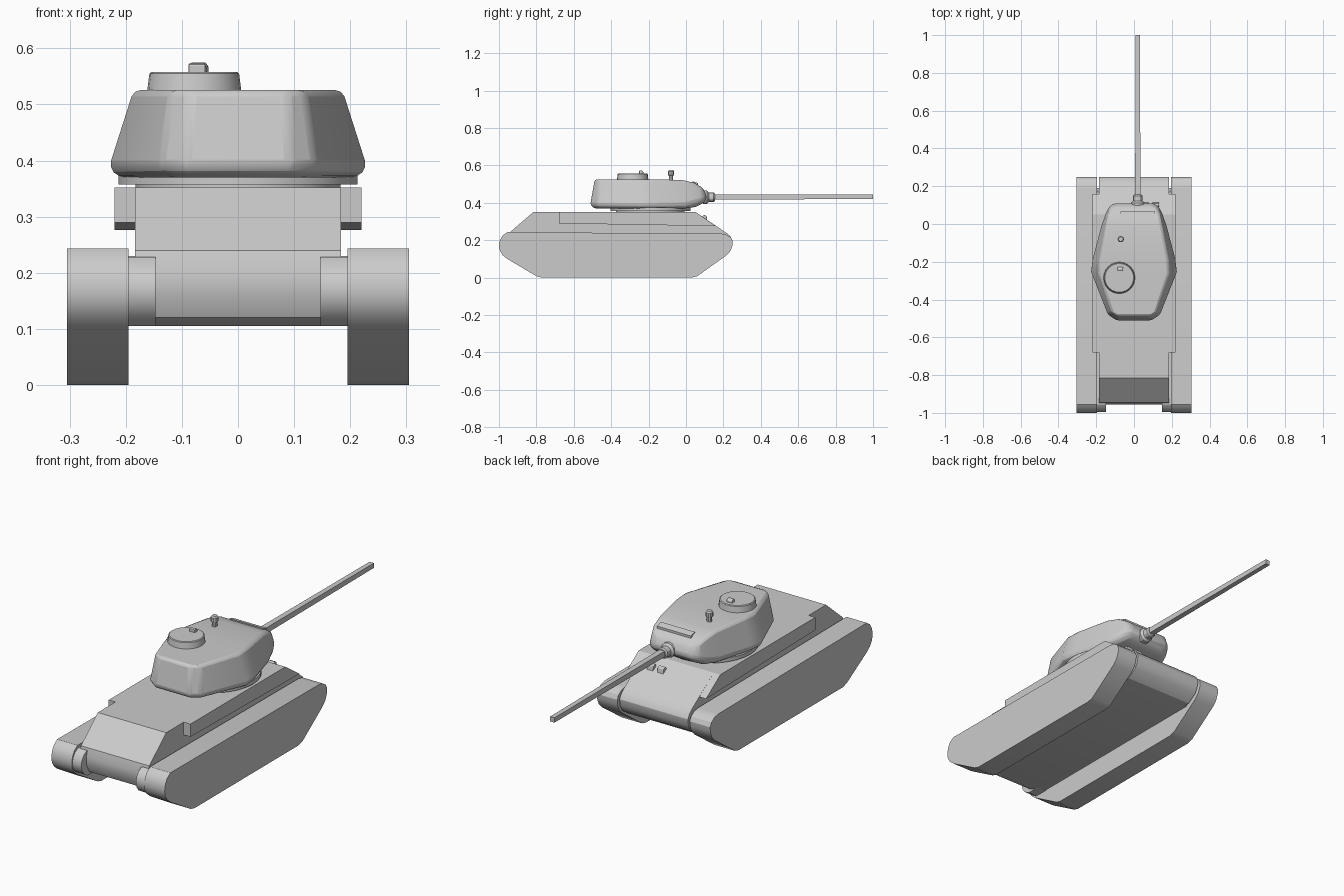
import bpy, bmesh, math
from mathutils import Vector

if "Cube" in bpy.data.objects:
    bpy.data.objects.remove(bpy.data.objects["Cube"])


def make(name, verts, faces, bevel=0.0, segments=2, smooth=None):
    mesh = bpy.data.meshes.new(name)
    bm = bmesh.new()
    vs = [bm.verts.new(v) for v in verts]
    for f in faces:
        bm.faces.new([vs[i] for i in f])
    bmesh.ops.recalc_face_normals(bm, faces=bm.faces[:])
    bm.to_mesh(mesh)
    bm.free()
    ob = bpy.data.objects.new(name, mesh)
    bpy.context.collection.objects.link(ob)
    if bevel:
        m = ob.modifiers.new("bevel", 'BEVEL')
        m.width, m.segments = bevel, segments
        m.limit_method, m.angle_limit = 'ANGLE', math.radians(25)
    if smooth:
        bpy.ops.object.select_all(action='DESELECT')
        bpy.context.view_layer.objects.active = ob
        ob.select_set(True)
        bpy.ops.object.shade_smooth_by_angle(angle=math.radians(smooth))
    return ob


def loft(name, rings, **kw):
    """Join closed rings of equal length and cap both ends."""
    n = len(rings[0])
    verts = [p for r in rings for p in r]
    faces = [list(range(n)), list(range(len(verts) - n, len(verts)))]
    for k in range(len(rings) - 1):
        a = k * n
        faces += [[a + i, a + (i + 1) % n, a + n + (i + 1) % n, a + n + i] for i in range(n)]
    return make(name, verts, faces, **kw)


def plate(name, profile, x0, x1, **kw):
    """Extrude a (y, z) profile across x."""
    return loft(name, [[(x, y, z) for y, z in profile] for x in (x0, x1)], **kw)


def lathe(name, centre, steps, sides, axis='Z', turn=0.0, **kw):
    """Stack of (radius, offset) rings along an axis."""
    rings = []
    for r, h in steps:
        ring = []
        for i in range(sides):
            t = turn + 2 * math.pi * i / sides
            c, s = r * math.cos(t), r * math.sin(t)
            ring.append(Vector(centre) + Vector((c, s, h) if axis == 'Z' else (c, h, s)))
        rings.append(ring)
    return loft(name, rings, **kw)


# Hull: sloped upper body with rounded nose and tail
plate("upper_hull", [(-.815, .352), (.05, .352), (.215, .24), (.237, .222), (.248, .20), (.245, .17),
                     (.228, .137), (.18, .105), (-.90, .105), (-.935, .12), (-.955, .16),
                     (-.955, .20), (-.945, .24)], -.184, .184, smooth=30)
plate("lower_hull", [(-.90, .23), (.17, .225), (.19, .17), (.15, .107), (-.90, .107)], -.197, .197)

# Running gear and side boxes, repeated on both sides
track = [(-.955, .243), (-.98, .226), (-.995, .20), (-1, .17), (-.995, .144), (-.98, .12), (-.955, .10),
         (-.80, .008), (-.77, 0), (.03, 0), (.06, .008), (.215, .118), (.237, .142), (.248, .17),
         (.25, .195), (.24, .215), (.215, .231), (.185, .236)]
drive = [(-.955, .228), (-.975, .215), (-.99, .195), (-.996, .17), (-.99, .145), (-.975, .123),
         (-.945, .105), (-.88, .105), (-.88, .228)]
sponson = [(-.68, .352), (.05, .352), (.16, .276), (-.68, .29)]
for s, side in ((1, "right"), (-1, "left")):
    plate("track_" + side, track, s * .195, s * .305, smooth=30)
    plate("final_drive_" + side, drive, s * .147, s * .20, smooth=30)
    plate("sponson_" + side, sponson, s * .18, s * .22)

# Vision blocks on the front slope
for x in (.06, .115):
    plate("vision_block", [(.085, .325), (.095, .337), (.11, .33), (.115, .30)], x - .017, x + .017,
          bevel=.003)

# Turret ring
lathe("turret_ring", (0, -.19, 0), [(.183, .345), (.183, .357), (.213, .357), (.213, .375)], 32, smooth=30)

# Turret: cross-sections from rear to nose, each (roof, widest, floor) as (x, y, z)
half = [
    [(.085, -.488, .526), (.095, -.512, .39), (.085, -.49, .37)],
    [(.120, -.465, .526), (.140, -.480, .39), (.125, -.46, .37)],
    [(.186, -.260, .526), (.230, -.255, .388), (.213, -.25, .37)],
    [(.181, -.190, .526), (.222, -.185, .388), (.206, -.19, .37)],
    [(.150, -.020, .522), (.175, -.010, .392), (.158, -.01, .37)],
    [(.138, .045, .507), (.150, .060, .41), (.138, .05, .378)],
    [(.122, .085, .483), (.132, .095, .425), (.118, .08, .392)],
    [(.100, .100, .462), (.105, .112, .43), (.095, .098, .405)],
]
verts, faces = [], []
for st in half:
    verts += st + [(-x, y, z) for x, y, z in reversed(st)]
for k in range(len(half) - 1):
    a = k * 6
    faces += [[a + i, a + (i + 1) % 6, a + 6 + (i + 1) % 6, a + 6 + i] for i in range(6)]
for a in (0, (len(half) - 1) * 6):
    faces += [[a, a + 1, a + 4, a + 5], [a + 1, a + 2, a + 3, a + 4]]
make("turret", verts, faces, bevel=.012, smooth=25)

# Roof fittings: cupola with sight, periscope, and roof slot cover
lathe("cupola", (-.078, -.285, .515), [(.085, 0), (.080, .040), (.076, .043)], 24, smooth=30)
plate("cupola_sight", [(-.25, .55), (-.25, .572), (-.238, .574), (-.228, .565), (-.228, .55)],
      -.088, -.058, bevel=.003)
lathe("periscope", (-.07, -.08, .515), [(.012, 0), (.012, .03), (.017, .033), (.017, .053), (.012, .06)],
      10, smooth=30)
plate("roof_slot_cover", [(.035, .49), (.035, .515), (.065, .506), (.065, .48)], -.072, .11)

# Gun: mantlet collar and square tapered barrel
lathe("gun_collar", (.02, 0, .43), [(.036, .09), (.036, .112), (.026, .122), (.026, .148), (.02, .155)],
      12, axis='Y', smooth=30)
lathe("gun_barrel", (.02, 0, .432), [(.020, .10), (.0165, 1.0)], 4, axis='Y', turn=math.pi / 4)
